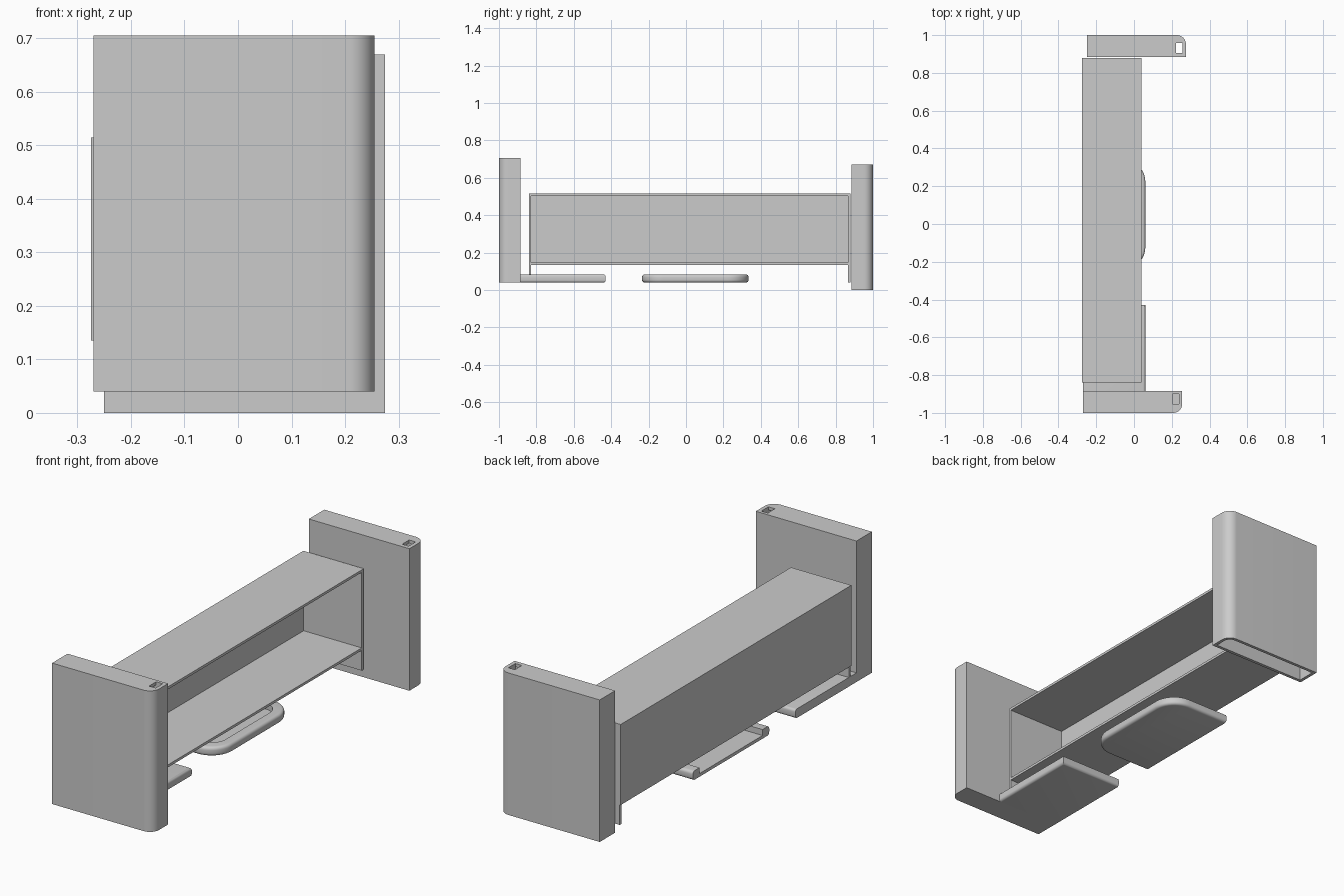
import bpy, bmesh
from math import cos, sin, pi

if "Cube" in bpy.data.objects:
    bpy.data.objects.remove(bpy.data.objects["Cube"])


def outline(x0, x1, y0, y1, r_front=0, r_back=0):
    """Counter-clockwise plan outline, rounded on the two +x corners."""
    pts = [(x0, y0)]
    for cy, r, start in ((y0 + r_front, r_front, -pi / 2), (y1 - r_back, r_back, 0)):
        n = 10 if r else 0
        pts += [(x1 - r + r * cos(start + i * pi / 2 / max(n, 1)),
                 cy + r * sin(start + i * pi / 2 / max(n, 1))) for i in range(n + 1)]
    return pts + [(x0, y1)]


def prism(name, pts, z0, z1, soften=0, keep_sharp_x=None, keep_sharp_y=None):
    bm = bmesh.new()
    base = bm.faces.new([bm.verts.new((x, y, z0)) for x, y in pts])
    top = bmesh.ops.extrude_face_region(bm, geom=[base])["geom"]
    bmesh.ops.translate(bm, vec=(0, 0, z1 - z0),
                        verts=[v for v in top if isinstance(v, bmesh.types.BMVert)])
    bmesh.ops.recalc_face_normals(bm, faces=bm.faces)
    if soften:
        edges = []
        for e in bm.edges:
            a, b = (v.co for v in e.verts)
            level = abs(a.z - b.z) < 1e-5
            flat = lambda i, val: val is not None and max(abs(a[i] - val), abs(b[i] - val)) < 1e-4
            if level and not flat(0, keep_sharp_x) and not flat(1, keep_sharp_y):
                edges.append(e)
        bmesh.ops.bevel(bm, geom=edges, offset=soften, segments=4, profile=0.5, affect='EDGES')
    me = bpy.data.meshes.new(name)
    bm.to_mesh(me)
    bm.free()
    ob = bpy.data.objects.new(name, me)
    bpy.context.collection.objects.link(ob)
    return ob


def box(name, x0, x1, y0, y1, z0, z1):
    return prism(name, outline(x0, x1, y0, y1), z0, z1)


def select(ob):
    bpy.ops.object.select_all(action='DESELECT')
    ob.select_set(True)
    bpy.context.view_layer.objects.active = ob


def cut(ob, cutter):
    cutter.hide_render = True
    mod = ob.modifiers.new("cut", 'BOOLEAN')
    mod.operation, mod.object, mod.solver = 'DIFFERENCE', cutter, 'EXACT'
    select(ob)
    bpy.ops.object.modifier_apply(modifier=mod.name)
    bpy.data.objects.remove(cutter)


def smooth(ob):
    select(ob)
    bpy.ops.object.shade_smooth_by_angle()


T = 0.015  # shell thickness

# Hollow end panels: outer corner rounded, small slot in the top
for name, x0, y0, z0, z1, side, floor in (("front_panel", -0.27, -1.0, 0.04, 0.705, -1, T),
                                          ("back_panel", -0.25, 0.885, 0.0, 0.67, 1, -T)):
    x1, y1 = x0 + 0.525, y0 + 0.115
    rf, rb = (0.048, 0) if side < 0 else (0, 0.048)
    panel = prism(name, outline(x0, x1, y0, y1, rf, rb), z0, z1)
    k = 0.7
    cut(panel, prism("cavity", outline(x0 + T, x1 - T, y0 + T, y1 - T, rf * k, rb * k),
                     z0 + floor, z1 - T))
    ym = (y0 + y1) / 2 + side * -0.012
    if side < 0:
        ya, yb = -0.953, -0.900
    else:
        ya, yb = 0.905, 0.957
    cut(panel, box("slot", x1 - 0.052, x1 - 0.018, ya, yb, z1 - 0.03, z1 + 0.02))
    smooth(panel)

# Open-fronted long cabinet between the panels
W = 0.012
Y0, Y1, XB, XF = -0.84, 0.88, -0.275, 0.04
box("cabinet_top", XB, XF, Y0, Y1, 0.515 - W, 0.515)
box("cabinet_shelf", XB, XF, Y0 + W, Y1 - T, 0.135, 0.135 + W)
box("cabinet_back", XB, XB + W, Y0, Y1, 0.135, 0.515 - W)
box("cabinet_end_front", XB + 0.005, XF, Y0, Y0 + W, 0.04, 0.515 - W)
box("cabinet_end_back", XB + 0.005, XF, Y1 - T, Y1, 0.04, 0.515 - W)

# Low slab reaching out from the front panel
smooth(prism("front_foot_slab", outline(-0.27, 0.06, -0.886, -0.43), 0.04, 0.083,
             0.012, -0.27, -0.886))

# Middle tray with rounded corners and a soft rim
tray = prism("middle_tray", outline(-0.27, 0.06, -0.235, 0.335, 0.11, 0.11), 0.04, 0.083,
             0.014, -0.27)
cut(tray, prism("tray_recess", outline(-0.30, 0.015, -0.185, 0.285, 0.07, 0.07), 0.055, 0.12))
smooth(tray)
